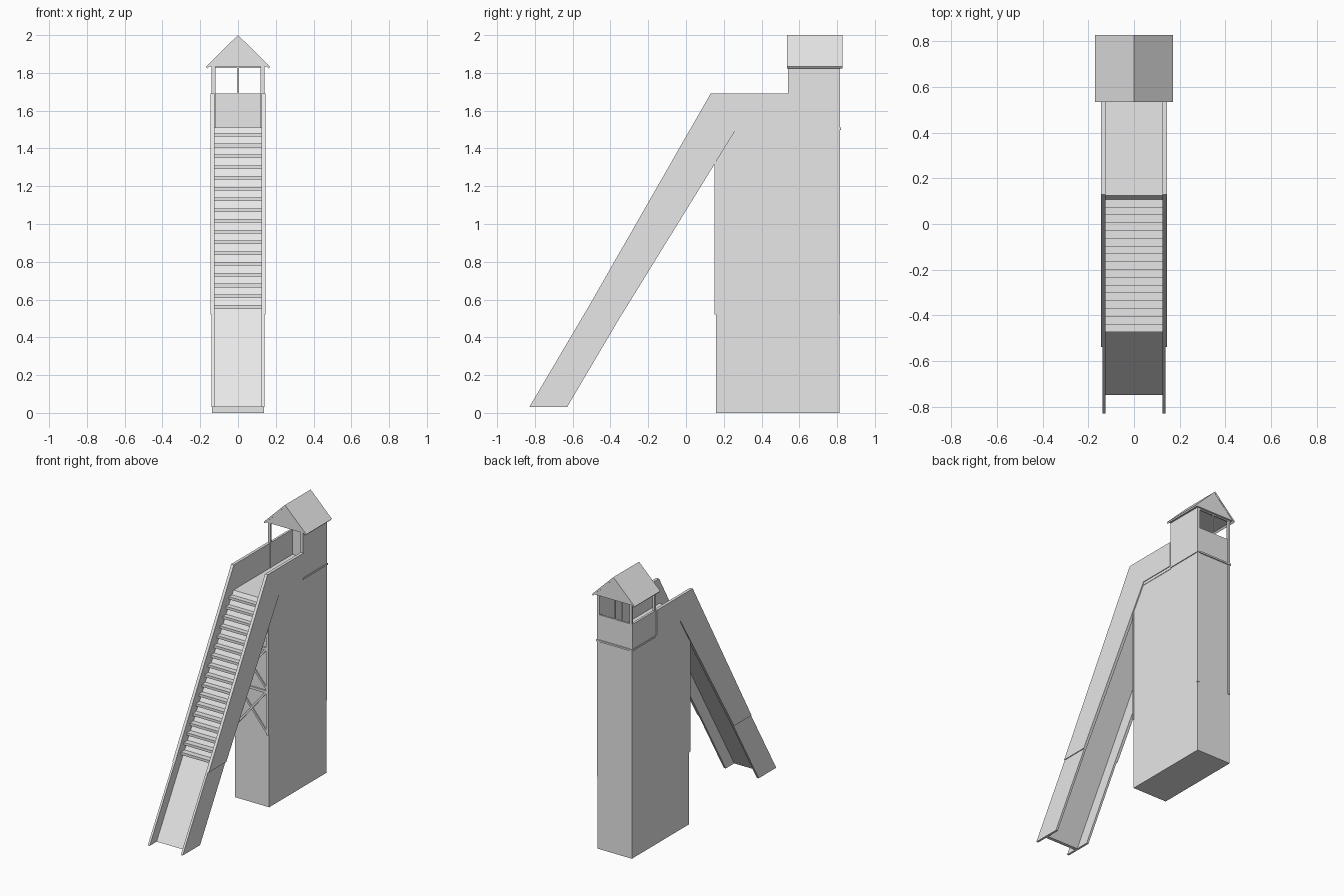
import bpy
import bmesh
from math import hypot
from mathutils import Matrix, Vector

cube = bpy.data.objects.get("Cube")
if cube:
    bpy.data.objects.remove(cube, do_unlink=True)

grey = bpy.data.materials.new("pale grey")
grey.use_nodes = True
grey.diffuse_color = (0.8, 0.8, 0.8, 1)
grey.node_tree.nodes["Principled BSDF"].inputs["Base Color"].default_value = (0.8, 0.8, 0.8, 1)


def finish(name, bm):
    bmesh.ops.recalc_face_normals(bm, faces=bm.faces)
    mesh = bpy.data.meshes.new(name)
    bm.to_mesh(mesh)
    bm.free()
    mesh.materials.append(grey)
    obj = bpy.data.objects.new(name, mesh)
    bpy.context.collection.objects.link(obj)


def box(name, x, y, z):
    """Box from (min, max) ranges."""
    bm = bmesh.new()
    size = Vector((x[1] - x[0], y[1] - y[0], z[1] - z[0]))
    mid = Vector((sum(x), sum(y), sum(z))) / 2
    bmesh.ops.create_cube(bm, size=1, matrix=Matrix.Translation(mid) @ Matrix.Diagonal(size).to_4x4())
    finish(name, bm)


def prism(name, points, start, end, axis):
    """Extrude a profile along x (profile in y, z) or along y (profile in x, z)."""
    def place(p, d):
        return (d, p[0], p[1]) if axis == "x" else (p[0], d, p[1])
    bm = bmesh.new()
    face = bm.faces.new([bm.verts.new(place(p, start)) for p in points])
    out = bmesh.ops.extrude_face_region(bm, geom=[face], use_keep_orig=True)
    shift = Vector(place((0, 0), end - start))
    bmesh.ops.translate(bm, vec=shift, verts=[v for v in out["geom"] if isinstance(v, bmesh.types.BMVert)])
    finish(name, bm)


def brace(name, a, b, y, width):
    """Flat board in the front plane between two (x, z) points."""
    dx, dz = b[0] - a[0], b[1] - a[1]
    length = hypot(dx, dz)
    nx, nz = -dz / length * width / 2, dx / length * width / 2
    pts = [(a[0] + nx, a[1] + nz), (b[0] + nx, b[1] + nz),
           (b[0] - nx, b[1] - nz), (a[0] - nx, a[1] - nz)]
    prism(name, pts, y[0], y[1], "y")


HALF = 0.137
BACK = 0.812
FLOOR = 1.51
RAIL = 1.69
EAVE = 1.835

# Tower and the floor slabs on it
box("tower_body", (-HALF, HALF), (0.16, BACK), (0, 1.5))
box("landing_floor", (-0.14, 0.14), (0.125, 0.54), (1.49, FLOOR))
box("cabin_floor", (-0.143, 0.143), (0.54, 0.82), (1.498, FLOOR))

# Sloping slab: stairs above, slide below
prism("ramp_slab", [(-0.75, 0.03), (0.125, FLOOR), (0.125, 1.47), (-0.727, 0.03)], -0.126, 0.126, "x")

# Stair treads
for i in range(17):
    z = 0.57 + i * 0.057
    y = -0.474 + i * 0.0342
    box(f"tread_{i + 1}", (-0.125, 0.125), (y, y + 0.042), (z - 0.019, z))

upper = [(-0.54, 0.52), (0.13, RAIL), (0.54, RAIL), (0.54, FLOOR), (0.27, FLOOR), (-0.34, 0.52)]
lower = [(-0.83, 0.03), (-0.535, 0.53), (-0.335, 0.53), (-0.63, 0.03)]
for side, name in ((1, "left"), (-1, "right")):
    # Side walls of stairs, landing and slide
    prism(name + "_stair_wall", upper, side * 0.124, side * 0.145, "x")
    prism(name + "_slide_wall", lower, side * 0.124, side * 0.139, "x")
    # Corner posts of the tower and cabin
    xs = sorted((side * 0.12, side * 0.139))
    box(name + "_front_post", xs, (0.15, 0.162), (0.52, 1.4))
    box(name + "_back_post", xs, (0.8, 0.815), (0.52, EAVE))
    box(name + "_cabin_post", xs, (0.54, 0.555), (FLOOR, EAVE + 0.01))

# Cross braces on the front of the tower
for i in range(2):
    low, high = 0.54 + i * 0.31, 0.83 + i * 0.31
    for s, lean in ((1, "rising"), (-1, "falling")):
        brace(f"cross_brace_{lean}_{i + 1}", (-0.12 * s, low), (0.12 * s, high), (0.152, 0.162), 0.014)
    brace(f"cross_rail_{i + 1}", (-0.13, high), (0.13, high), (0.15, 0.162), 0.018)

# Cabin: one full wall, two half walls, open front
box("cabin_full_wall", (0.124, 0.14), (0.54, BACK), (FLOOR, EAVE))
box("cabin_half_wall", (-0.14, -0.124), (0.54, BACK), (FLOOR, RAIL))
box("cabin_back_wall", (-HALF, HALF), (0.799, BACK), (FLOOR, RAIL))
box("window_post", (-0.004, 0.004), (0.801, 0.811), (RAIL, EAVE))
box("back_top_rail", (-HALF, HALF), (0.801, 0.811), (EAVE - 0.008, EAVE + 0.01))

# Gable roof with overhanging eaves
prism("gable", [(-0.155, EAVE), (0.155, EAVE), (0, 1.99)], 0.537, 0.826, "y")
for s, name in ((1, "left"), (-1, "right")):
    prism(name + "_roof_slope", [(0, 2.0), (s * 0.17, 1.833), (s * 0.163, 1.824), (0, 1.984)],
          0.535, 0.828, "y")
